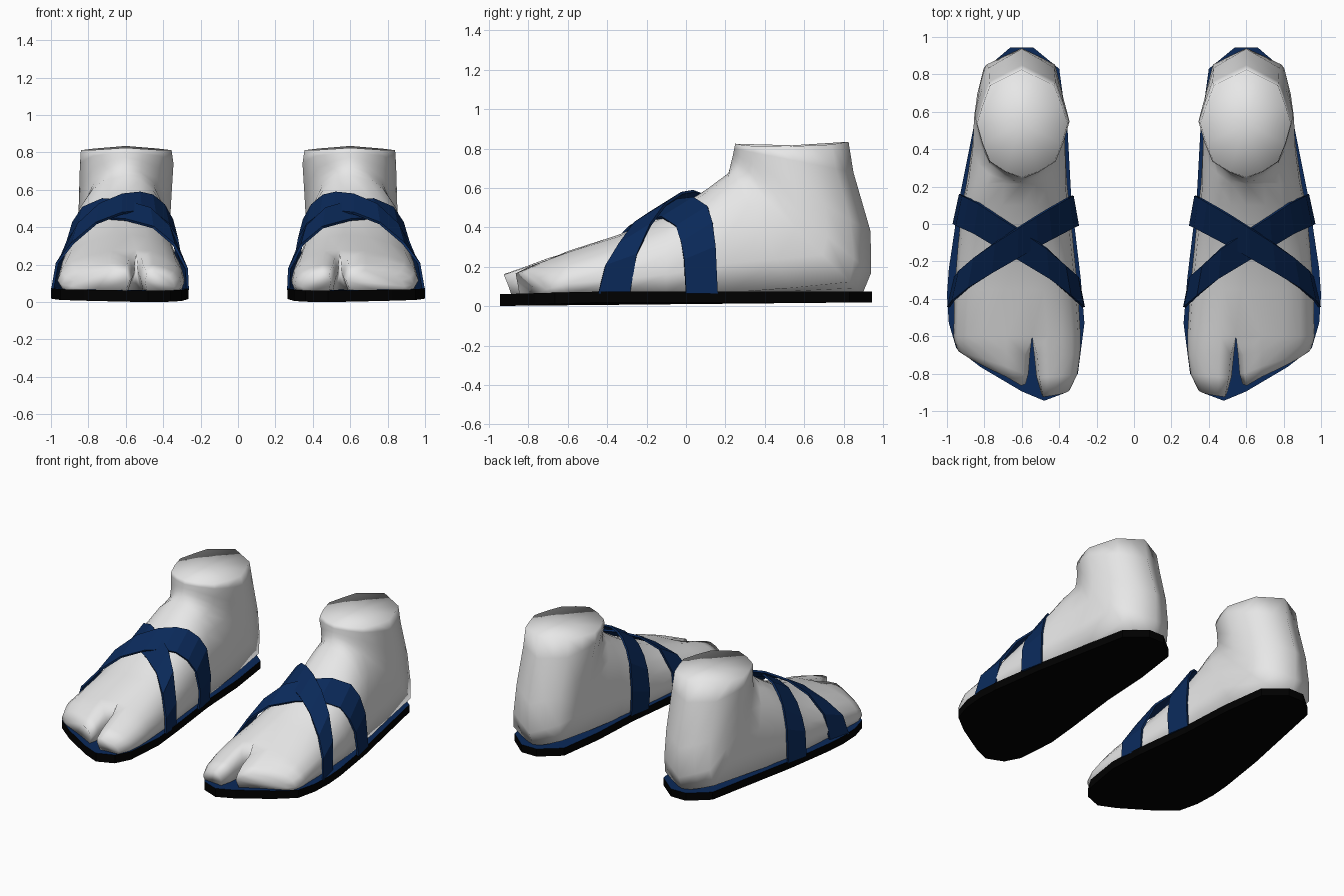
import bpy, bmesh, math

if "Cube" in bpy.data.objects:
    bpy.data.objects.remove(bpy.data.objects["Cube"])


def material(name, rgb):
    m = bpy.data.materials.new(name)
    m.diffuse_color = (*rgb, 1)
    m.use_nodes = True
    m.node_tree.nodes["Principled BSDF"].inputs["Base Color"].default_value = m.diffuse_color
    return m


WHITE = material("sock white", (0.8, 0.8, 0.8))
NAVY = material("strap navy", (0.003, 0.022, 0.1))
BLACK = material("sole black", (0, 0, 0))


def finish(bm, name, mats, fix_normals=True):
    """Turn a bmesh of one side into an object mirrored to the other side."""
    if fix_normals:
        bmesh.ops.recalc_face_normals(bm, faces=bm.faces)
    me = bpy.data.meshes.new(name)
    bm.to_mesh(me)
    bm.free()
    for m in mats:
        me.materials.append(m)
    ob = bpy.data.objects.new(name, me)
    bpy.context.collection.objects.link(ob)
    mod = ob.modifiers.new("pair", 'MIRROR')
    mod.use_mirror_merge = False
    return ob


def bridge(bm, a, b):
    n = len(a)
    for i in range(n):
        j = (i + 1) % n
        bm.faces.new((a[i], a[j], b[j], b[i]))


# ---------------------------------------------------------------- sole
OUTLINE = [(.48, -.945), (.60, -.895), (.82, -.765), (.95, -.665), (.99, -.53), (1.0, -.38),
           (.99, -.24), (.935, .13), (.795, .83), (.66, .945), (.54, .945), (.40, .83),
           (.355, .5), (.335, .13), (.285, -.29), (.265, -.53), (.30, -.80), (.36, -.90)]
bm = bmesh.new()
low, high = [], []
for x, y in OUTLINE:
    drop = max(0, (-.45 - y) / .5)          # toe end dips slightly
    low.append(bm.verts.new((x, y, .02 - .02 * drop)))
    high.append(bm.verts.new((x, y, .075 - .014 * drop)))
bridge(bm, low, high)
bm.faces.new(low)
bm.faces.new(high)
bmesh.ops.recalc_face_normals(bm, faces=bm.faces)
for f in bm.faces:                           # navy insole on top
    f.material_index = 1 if f.normal.z > .5 else 0
finish(bm, "sandal_sole", [BLACK, NAVY])

# ---------------------------------------------------------------- foot
# half section of the foot: sideways share, height share
HALF = [(0, 0), (.6, 0), (.93, 0), (1, .25), (.95, .5), (.82, .72), (.6, .87), (.32, .97), (0, 1)]
# half octagon with a point in the middle of each side, for the ankle
OCT = [(math.sin(k * math.pi / 4), (1 - math.cos(k * math.pi / 4)) / 2) for k in range(5)]
ROUND = [OCT[k // 2] if k % 2 == 0 else
         tuple((a + b) / 2 * 1.02 for a, b in zip(OCT[k // 2], OCT[k // 2 + 1])) for k in range(9)]

# x inner, x middle, x outer, bottom (y, z), top (y, z), roundness
RINGS = [
    (.285, .545, .965, (-.60, .06), (-.60, .28), 0),
    (.30, .57, .96, (-.35, .06), (-.35, .36), 0),
    (.325, .60, .94, (-.10, .06), (-.10, .465), 0),
    (.345, .60, .92, (.10, .06), (.10, .59), 0),
    (.355, .60, .90, (.22, .06), (.215, .675), .1),
    (.36, .60, .872, (.55, .06), (.222, .70), .35),
    (.365, .60, .86, (.895, .06), (.228, .725), .65),
    (.36, .60, .855, (.94, .17), (.234, .75), .85),
    (.355, .60, .85, (.937, .38), (.24, .775), 1),
    (.345, .60, .845, (.85, .68), (.245, .80), 1),
    (.355, .60, .84, (.825, .835), (.25, .825), 1),
]


def foot_ring(bm, xi, xm, xo, bot, top, r, dip=0):
    pts = []
    for k in range(16):
        h = k if k <= 8 else 16 - k
        u = HALF[h][0] * (1 - r) + ROUND[h][0] * r
        t = HALF[h][1] * (1 - r) + ROUND[h][1] * r
        x = xm + u * ((xo if k <= 8 else xi) - xm)
        y = bot[0] + t * (top[0] - bot[0])
        z = bot[1] + t * (top[1] - bot[1]) - dip * u
        pts.append(bm.verts.new((x, y, z)))
    return pts


def toe_ring(bm, xs, xe, ys, ye, zt, recede):
    """Closed toe section from the split side xs to the far side xe."""
    pts = []
    for k, (u, t) in enumerate(HALF):
        uu = u if k not in (0, 8) else .07
        tt = t if k != 8 else .93
        pts.append(bm.verts.new((xs + uu * (xe - xs),
                                 ys + u * (ye - ys) + recede * (1 - t),
                                 .055 + tt * (zt - .055))))
    pts.append(bm.verts.new((xs, ys + recede * .5, .055 + .5 * (zt - .055))))
    return pts


bm = bmesh.new()
rings = [foot_ring(bm, *r, dip=.018 if r is RINGS[-1] else 0) for r in RINGS]
for a, b in zip(rings, rings[1:]):
    bridge(bm, a, b)
# ankle cap
mid = bm.verts.new((.6, .54, .817))
rim = rings[-1]
for i in range(16):
    bm.faces.new((rim[i], rim[(i + 1) % 16], mid))
# split toes: big toe on the inside, the other toes together
web = bm.verts.new((.545, -.60, .16))
r0 = rings[0]
TOES = [
    (r0[:9] + [web], [(.556, .957, -.70, -.635, .25, 0),
                      (.564, .94, -.80, -.68, .21, 0),
                      (.58, .89, -.865, -.725, .175, .02)]),
    ([r0[0]] + r0[:7:-1] + [web], [(.534, .288, -.70, -.70, .25, 0),
                                   (.522, .303, -.82, -.81, .205, .01),
                                   (.497, .34, -.925, -.912, .168, .04)]),
]
for loop, specs in TOES:
    for s in specs:
        nxt = toe_ring(bm, *s)
        bridge(bm, loop, nxt)
        loop = nxt
    bm.faces.new(loop)
for f in bm.faces:
    f.smooth = True
finish(bm, "split_toe_foot", [WHITE])

# ---------------------------------------------------------------- straps
STRAPS = {
    "upper_strap": [(.325, .07, .065), (.315, .07, .22), (.34, .06, .39), (.385, .035, .468),
                    (.45, .0, .52), (.52, -.04, .535), (.62, -.10, .525), (.75, -.18, .472),
                    (.87, -.26, .365), (.95, -.33, .235), (.974, -.365, .065)],
    "lower_strap": [(.285, -.365, .065), (.29, -.36, .2), (.355, -.30, .355), (.46, -.21, .45),
                    (.60, -.12, .49), (.73, -.04, .50), (.84, .03, .455), (.895, .055, .375),
                    (.93, .07, .27), (.946, .08, .065)],
}
for name, path in STRAPS.items():
    bm = bmesh.new()
    prev = None
    for x, y, z in path:
        lift = .05 * min(1, max(0, (z - .07) / .3))  # follow the instep slope
        taper = -.05 * (x - .6)                      # follow the sole edge
        pair = [bm.verts.new((x + s * taper, y + s * .08, z + s * lift)) for s in (-1, 1)]
        if prev:
            bm.faces.new((prev[0], pair[0], pair[1], prev[1]))
        prev = pair
    ob = finish(bm, name, [NAVY], fix_normals=False)
    mod = ob.modifiers.new("thickness", 'SOLIDIFY')
    mod.thickness = .014
    mod.offset = 0
